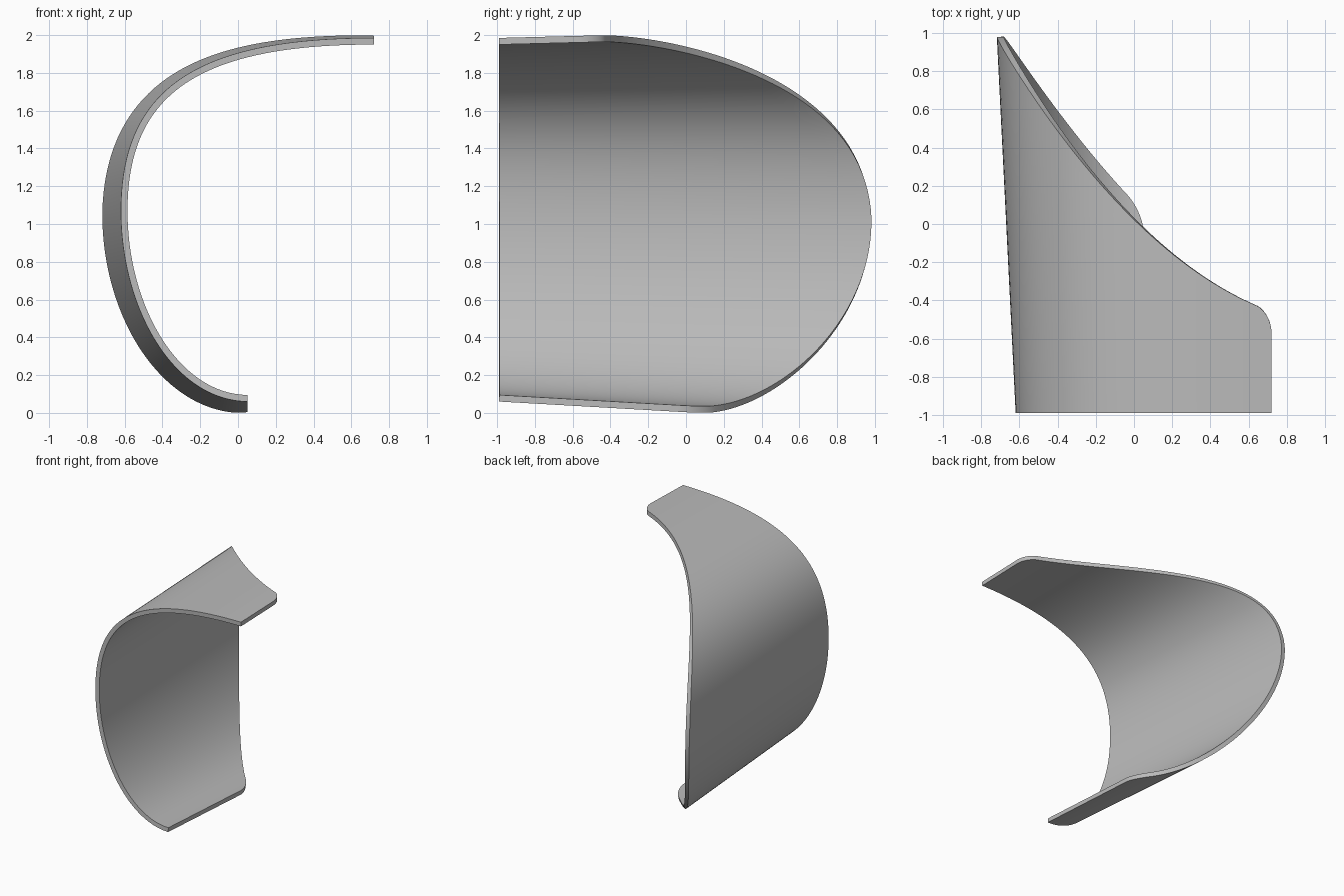
import bpy
import bmesh
import math
from mathutils import Vector
from mathutils.geometry import interpolate_bezier

cube = bpy.data.objects.get("Cube")
if cube:
    bpy.data.objects.remove(cube, do_unlink=True)

FRONT = -0.99
THICK = 0.035
COLS, ROWS = 120, 14

# Outer C-shaped profile at the front edge: two curves joined at the left wall
TOP = [Vector(p) for p in ((0.72, 1.985), (-0.2, 1.985), (-0.62, 1.73), (-0.62, 1.07))]
BOTTOM = [Vector(p) for p in ((-0.62, 1.07), (-0.62, 0.55), (-0.34, 0.065), (0.05, 0.06))]


def bezier(ctrl, t):
    a, b, c, d = ctrl
    u = 1 - t
    point = a * u**3 + b * 3 * u * u * t + c * 3 * u * t * t + d * t**3
    tangent = (b - a) * u * u + (c - b) * 2 * u * t + (d - c) * t * t
    return point, Vector((tangent.y, -tangent.x)).normalized()


def profile(s):
    """Point and outward normal for s from 0 (top lip) to 2 (bottom lip)."""
    p, n = bezier(TOP, s) if s <= 1 else bezier(BOTTOM, s - 1)
    return p, (n if n.dot(p - Vector((0.1, 1.05))) > 0 else -n)


def flare(p, n, y):
    """The shell widens gently towards the back."""
    rate = 0.05 - 0.024 * n.y if n.y > 0 else 0.05 - 0.007 * n.y
    return p + n * rate * (y - FRONT)


def back_edge(p, n, lip_x):
    """Swept rear edge, with a rounded corner at each lip."""
    y = 0.0
    for _ in range(12):
        q = flare(p, n, y)
        y = 0.02 - 0.97 * q.x + 0.425 * q.x**2 + 0.045 * (2 - q.y)
    k = max(0.0, 1 - (lip_x - p.x) / 0.08)
    return y - 0.11 * (1 - math.sqrt(max(0.0, 1 - k * k)))


# Outer skin as a grid, with columns packed towards the lips
bm = bmesh.new()
grid = []
for i in range(COLS + 1):
    s = 1 - math.cos(math.pi * i / COLS)
    p, n = profile(s)
    end = back_edge(p, n, 0.72 if s < 1 else 0.05)
    column = []
    for j in range(ROWS + 1):
        y = FRONT + (end - FRONT) * j / ROWS
        q = flare(p, n, y)
        column.append(bm.verts.new((q.x, y, q.y)))
    grid.append(column)
for a, b in zip(grid, grid[1:]):
    for j in range(ROWS):
        bm.faces.new((a[j], a[j + 1], b[j + 1], b[j]))
bm.normal_update()
middle = min(bm.faces, key=lambda f: f.calc_center_median().x)
if middle.normal.x > 0:
    bmesh.ops.reverse_faces(bm, faces=bm.faces[:])

mesh = bpy.data.meshes.new("curved_shell")
bm.to_mesh(mesh)
bm.free()
shell = bpy.data.objects.new("curved_shell", mesh)
bpy.context.collection.objects.link(shell)

# Sheet thickness, added inwards
solid = shell.modifiers.new("thickness", "SOLIDIFY")
solid.thickness = THICK
solid.offset = -1
bpy.ops.object.select_all(action="DESELECT")
shell.select_set(True)
bpy.context.view_layer.objects.active = shell
bpy.ops.object.modifier_apply(modifier=solid.name)
bpy.ops.object.shade_smooth_by_angle(angle=math.radians(35))

# Plain grey
grey = bpy.data.materials.new("plain_grey")
grey.use_nodes = True
colour = (0.5, 0.5, 0.5, 1)
grey.diffuse_color = colour
grey.node_tree.nodes["Principled BSDF"].inputs["Base Color"].default_value = colour
shell.data.materials.append(grey)
